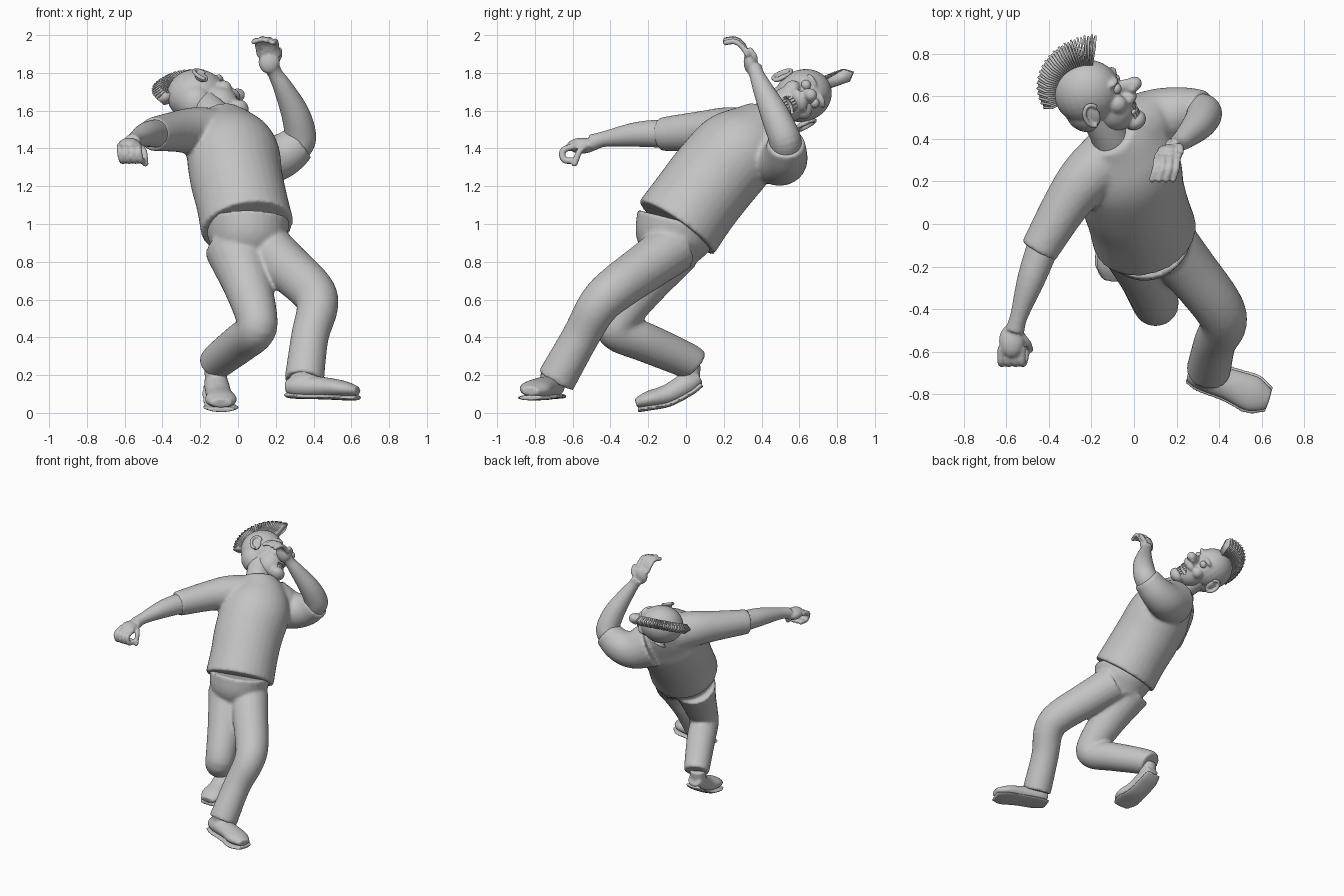
import bpy, bmesh, math
from mathutils import Vector, Matrix

if "Cube" in bpy.data.objects:
    bpy.data.objects.remove(bpy.data.objects["Cube"])

grey = bpy.data.materials.new("plain grey")
grey.use_nodes = True
COLOUR = (.55, .55, .55, 1)
grey.diffuse_color = COLOUR
grey.node_tree.nodes["Principled BSDF"].inputs["Base Color"].default_value = COLOUR


def spline(rows, steps=5):
    """Smooth path through rows of x, y, z, radius, second radius."""
    rows = [Vector(r if len(r) == 5 else (*r, r[3])) for r in rows]
    ext = [rows[0] * 2 - rows[1]] + rows + [rows[-1] * 2 - rows[-2]]
    out = []
    for a, b, c, d in zip(ext, ext[1:], ext[2:], ext[3:]):
        for k in range(steps):
            t = k / steps
            out.append((b * 2 + (c - a) * t + (a * 2 - b * 5 + c * 4 - d) * t ** 2
                        + (b * 3 - a - c * 3 + d) * t ** 3) / 2)
    return out + [rows[-1]]


def tube(bm, rows, side=(1, 0, 0), n=20):
    """Closed tube with elliptical sections along a smooth path."""
    path = spline(rows)
    rings = []
    for i, p in enumerate(path):
        ahead, behind = path[min(i + 1, len(path) - 1)], path[max(i - 1, 0)]
        t = (Vector(ahead[:3]) - Vector(behind[:3])).normalized()
        a = Vector(side)
        a = (a - t * a.dot(t)).normalized()
        b = t.cross(a)
        ring = []
        for k in range(n):
            w = math.tau * k / n
            ring.append(bm.verts.new(Vector(p[:3]) + a * p[3] * math.cos(w) + b * p[4] * math.sin(w)))
        rings.append(ring)
    faces = [bm.faces.new(rings[0][::-1]), bm.faces.new(rings[-1])]
    for lo, hi in zip(rings, rings[1:]):
        for k in range(n):
            faces.append(bm.faces.new((lo[k], lo[(k + 1) % n], hi[(k + 1) % n], hi[k])))
    bmesh.ops.recalc_face_normals(bm, faces=faces)


def ball(bm, centre, radii):
    m = Matrix.Translation(centre) @ Matrix.Diagonal((*radii, 1))
    bmesh.ops.create_uvsphere(bm, u_segments=24, v_segments=16, radius=1, matrix=m)


def digit(bm, points, r):
    """Finger with a rounded tip."""
    tube(bm, [(*p, r) for p in points], side=(1, .2, .1), n=10)
    ball(bm, points[-1], (r, r, r))


def finish(bm, name, voxel=0, relax=4, matrix=None):
    me = bpy.data.meshes.new(name)
    if matrix:
        bm.transform(matrix)
    for f in bm.faces:
        f.smooth = True
    bm.to_mesh(me)
    bm.free()
    ob = bpy.data.objects.new(name, me)
    bpy.context.collection.objects.link(ob)
    me.materials.append(grey)
    if voxel:
        fuse = ob.modifiers.new("fuse", "REMESH")
        fuse.mode, fuse.voxel_size, fuse.use_smooth_shade = "VOXEL", voxel, True
        soft = ob.modifiers.new("soften", "SMOOTH")
        soft.factor, soft.iterations = .5, relax
    else:
        bpy.ops.object.select_all(action="DESELECT")
        ob.select_set(True)
        bpy.context.view_layer.objects.active = ob
        bpy.ops.object.shade_smooth_by_angle(angle=math.radians(40))
    return ob


# Shirt: leaning torso with two sleeves
bm = bmesh.new()
tube(bm, [(.05, -.05, .98, .25, .24), (.02, .05, 1.12, .245, .235), (-.01, .15, 1.25, .25, .235),
          (-.03, .27, 1.39, .25, .225), (-.07, .36, 1.49, .2, .17), (-.11, .42, 1.57, .12, .11)],
     side=(.85, .4, -.25), n=32)
tube(bm, [(-.08, .34, 1.46, .15), (-.22, .22, 1.49, .13), (-.32, .09, 1.49, .11), (-.45, -.13, 1.475, .09)],
     side=(0, 0, 1))
tube(bm, [(0, .44, 1.39, .17), (.12, .5, 1.34, .14), (.23, .525, 1.36, .12), (.33, .53, 1.43, .1)],
     side=(0, 1, 0))
finish(bm, "shirt", .012, 8)

# Trousers: hips with a bent leg each side
bm = bmesh.new()
tube(bm, [(.05, -.04, 1.02, .225), (.05, -.07, .9, .2), (.05, -.09, .79, .12)], n=32)
tube(bm, [(.14, -.06, .88, .14), (.25, -.2, .78, .13), (.39, -.38, .65, .12), (.42, -.47, .56, .11),
          (.38, -.56, .4, .1), (.35, -.69, .17, .105)])
tube(bm, [(-.02, -.07, .88, .16), (.05, -.23, .68, .13), (.1, -.36, .5, .11), (.09, -.36, .43, .105),
          (.02, -.22, .375, .105), (-.1, 0, .28, .095), (-.12, .04, .25, .09)])
finish(bm, "trousers", .012, 6)

# Shoes, each an upper and a sole
LEFT_FOOT = [(.26, -.69, .135, .05, .04), (.32, -.71, .14, .07, .06), (.45, -.755, .135, .075, .055),
             (.56, -.8, .125, .085, .045), (.635, -.825, .115, .05, .025)]
RIGHT_FOOT = [(-.12, .07, .19, .05, .04), (-.115, .01, .155, .065, .06), (-.1, -.1, .095, .07, .055),
              (-.09, -.2, .07, .085, .045), (-.09, -.265, .05, .055, .025)]
feet = (("left", LEFT_FOOT, (.36, -.71, .24), (-.3, 1, 0), (0, 0, -1)),
        ("right", RIGHT_FOOT, (-.12, .02, .26), (1, 0, 0), (0, .3, -.95)))
for name, rows, ankle, side, down in feet:
    bm = bmesh.new()
    tube(bm, rows, side)
    tube(bm, [(*rows[1][:3], .06), (*ankle, .06)], side=side)
    finish(bm, name + "_shoe", .009, 5)
    bm = bmesh.new()
    sole = []
    for r in rows:
        x, y, z = Vector(r[:3]) + Vector(down) * (r[4] * .5 + .022)
        sole.append((x, y, z, r[3] + .012, .014))
    tube(bm, sole, side)
    finish(bm, name + "_sole", .007, 3)

# Right arm stretched forward, hand half closed
bm = bmesh.new()
tube(bm, [(-.4, -.03, 1.48, .08), (-.48, -.25, 1.475, .067), (-.54, -.43, 1.45, .042),
          (-.56, -.5, 1.43, .045)], side=(0, 0, 1))
ball(bm, (-.575, -.55, 1.415), (.06, .08, .042))
for i in range(4):
    x = -.625 + .033 * i
    digit(bm, [(x, -.58, 1.415), (x, -.65, 1.39), (x + .01, -.645, 1.34), (x + .02, -.59, 1.335)], .018)
digit(bm, [(-.54, -.51, 1.42), (-.5, -.56, 1.39), (-.49, -.59, 1.32)], .017)
finish(bm, "right_arm", .007, 4)

# Left arm raised, fingers spread and curled
bm = bmesh.new()
tube(bm, [(.3, .53, 1.4, .085), (.33, .52, 1.46, .085), (.305, .47, 1.58, .076), (.24, .405, 1.72, .053),
          (.2, .375, 1.79, .04), (.18, .36, 1.83, .042)])
ball(bm, (.165, .34, 1.86), (.057, .035, .065))
for i in range(4):
    x = .115 + .033 * i
    lift = .01 * math.sin(i * 1.2)
    digit(bm, [(x, .33, 1.89), (x - .01, .3, 1.94 + lift), (x - .015, .26, 1.97 + lift),
               (x - .03, .21, 1.965 + lift)], .0155)
digit(bm, [(.18, .36, 1.84), (.215, .365, 1.88), (.22, .34, 1.92)], .016)
finish(bm, "left_arm", .007, 4)

# Neck
bm = bmesh.new()
tube(bm, [(-.08, .34, 1.5, .1), (-.13, .44, 1.58, .085), (-.2, .58, 1.65, .09)])
finish(bm, "neck")

# Head frame: x is the face direction, z is the crown
up = Vector((-.38, .83, .42)).normalized()
left = up.cross(Vector((.9, .35, .1))).normalized()
face = left.cross(up)
HEAD = Matrix.Translation((-.22, .62, 1.68)) @ Matrix((face, left, up)).transposed().to_4x4()

bm = bmesh.new()
ball(bm, (0, 0, 0), (.158, .138, .155))
ball(bm, (-.04, 0, -.08), (.1, .105, .11))
ball(bm, (.08, 0, -.13), (.1, .095, .11))
ball(bm, (.15, 0, -.225), (.055, .06, .045))
ball(bm, (.16, 0, -.1), (.05, .068, .035))
ball(bm, (.17, 0, -.045), (.06, .026, .035))
ball(bm, (.22, 0, -.05), (.036, .036, .034))
for s in (-1, 1):
    ball(bm, (.115, s * .07, -.085), (.045, .04, .045))
    ball(bm, (.13, s * .05, .025), (.035, .05, .018))
    ball(bm, (.205, s * .025, -.058), (.022, .02, .018))
head = finish(bm, "head", .008, 6, HEAD)

# Open mouth
bm = bmesh.new()
ball(bm, (.19, 0, -.163), (.075, .056, .034))
cutter = finish(bm, "mouth_cutter", matrix=HEAD)
cutter.hide_render = True
cutter.hide_set(True)
cut = head.modifiers.new("mouth", "BOOLEAN")
cut.operation, cut.object = "DIFFERENCE", cutter

# Teeth in two curved rows
bm = bmesh.new()
for z in (-.142, -.186):
    for i in range(-3, 4):
        w = i * .32
        m = (Matrix.Translation((.135 + .048 * math.cos(w), .048 * math.sin(w), z))
             @ Matrix.Rotation(w, 4, "Z") @ Matrix.Diagonal((.01, .013, .026, 1)))
        bmesh.ops.create_cube(bm, size=1, matrix=m)
finish(bm, "teeth", matrix=HEAD)

# Eyes and ears on both sides
for s, name in ((1, "left"), (-1, "right")):
    bm = bmesh.new()
    ball(bm, (.135, s * .052, -.015), (.028, .028, .026))
    finish(bm, name + "_eye", matrix=HEAD)
    bm = bmesh.new()
    ball(bm, (-.005, s * .135, -.06), (.034, .014, .052))
    rim = []
    for i in range(9):
        w = math.radians(30 + 30 * i)
        back = .5 - .5 * math.cos(w)
        rim.append((.036 * math.cos(w) - .005, s * (.138 + .022 * back), .055 * math.sin(w) - .055, .011))
    tube(bm, rim, side=(0, 1, 0), n=10)
    finish(bm, name + "_ear", .006, 2, HEAD)

# Crest of thin pointed hair plates
bm = bmesh.new()
COUNT = 36
for i in range(COUNT):
    t = i / (COUNT - 1)
    w = math.radians(60 + 118 * t)
    d = Vector((math.cos(w), 0, math.sin(w)))
    reach = .295 - .08 * t + .006 * (i % 2)
    outline = []
    for dist, half in ((.13, -.024), (reach - .04, -.036), (reach, 0), (reach - .04, .036), (.13, .024)):
        outline.append(bm.verts.new(d * dist + Vector((0, half, 0))))
    bm.faces.new(outline)
hair = finish(bm, "hair_crest", matrix=HEAD)
thick = hair.modifiers.new("thickness", "SOLIDIFY")
thick.thickness, thick.offset = .009, 0
